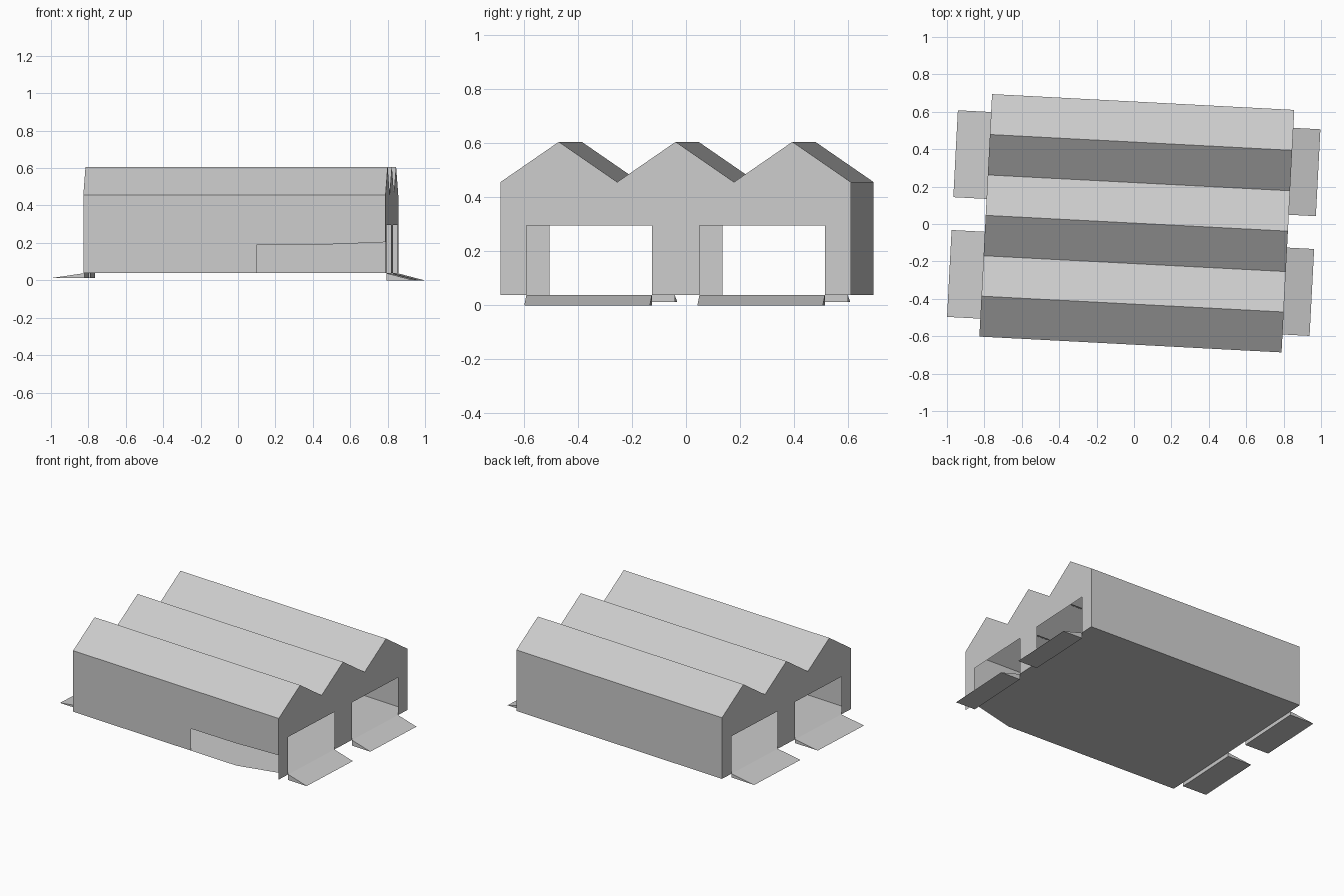
import bpy, bmesh, math
from mathutils import Matrix

cube = bpy.data.objects.get("Cube")
if cube:
    bpy.data.objects.remove(cube, do_unlink=True)

# Overall sizes of the hall, which is turned slightly about z
HL, HW = 0.809, 0.649
BASE, EAVE, RIDGE, DOOR_TOP = 0.038, 0.456, 0.605, 0.295
DOORS = [(-0.553, -0.088), (0.088, 0.553)]
PLACE = Matrix.Translation((0.015, 0.004, 0)) @ Matrix.Rotation(math.radians(-3), 4, "Z")

grey = bpy.data.materials.new("light_grey")
grey.use_nodes = True
grey.diffuse_color = (0.604, 0.604, 0.604, 1)
grey.node_tree.nodes["Principled BSDF"].inputs["Base Color"].default_value = grey.diffuse_color


def sheet(name, polygons):
    """Make an object from flat polygons in the hall's own frame."""
    bm = bmesh.new()
    for points in polygons:
        bm.faces.new([bm.verts.new(p) for p in points])
    bmesh.ops.remove_doubles(bm, verts=bm.verts, dist=0.0001)
    bmesh.ops.triangulate(bm, faces=[f for f in bm.faces if len(f.verts) > 4])
    bm.transform(PLACE)
    mesh = bpy.data.meshes.new(name)
    bm.to_mesh(mesh)
    bm.free()
    mesh.materials.append(grey)
    obj = bpy.data.objects.new(name, mesh)
    bpy.context.collection.objects.link(obj)
    return obj


# Saw-tooth roof line: three ridges and two valleys, front to back
roof_line = [(-HW + i * HW / 3, RIDGE if i % 2 else EAVE) for i in range(7)]

# Roof slopes, facing up
sheet("roof", [[(-HL, y0, z0), (HL, y0, z0), (HL, y1, z1), (-HL, y1, z1)]
               for (y0, z0), (y1, z1) in zip(roof_line, roof_line[1:])])

# Gable walls with two door openings each
outline = [(-HW, BASE)]
for a, b in DOORS:
    outline += [(a, BASE), (a, DOOR_TOP), (b, DOOR_TOP), (b, BASE)]
outline += [(HW, BASE)] + roof_line[::-1]
sheet("left_gable_wall", [[(HL, y, z) for y, z in outline]])
sheet("right_gable_wall", [[(-HL, y, z) for y, z in outline[::-1]]])

# Back wall, and front wall with a low opening at one end
sheet("back_wall", [[(HL, HW, BASE), (-HL, HW, BASE), (-HL, HW, EAVE), (HL, HW, EAVE)]])
front = [(-HL, BASE), (0.117, BASE), (0.117, 0.188), (0.46, 0.19),
         (HL, 0.204), (HL, EAVE), (-HL, EAVE)]
sheet("front_wall", [[(x, -HW, z) for x, z in front]])

# Floor with one corner cut off
floor = [(-HL, -HW), (0.475, -HW), (HL, DOORS[0][0]), (HL, HW), (-HL, HW)]
sheet("floor", [[(x, y, BASE) for x, y in floor]])


def ramp(name, side, a, b, length, low):
    """Closed wedge leading up to a door."""
    inner, outer = side * HL, side * (HL + length)
    t0, t1 = (inner, a, BASE), (inner, b, BASE)
    d0, d1 = (inner, a, low), (inner, b, low)
    o0, o1 = (outer, a, low), (outer, b, low)
    polygons = [[t0, o0, o1, t1], [d0, d1, o1, o0], [t0, t1, d1, d0],
                [t0, d0, o0], [t1, o1, d1]]
    if side < 0:
        polygons = [p[::-1] for p in polygons]
    sheet(name, polygons)


# Door ramps on both ends
for label, (a, b) in zip(("front", "back"), DOORS):
    ramp(f"left_{label}_ramp", 1, a, b, 0.145, 0.0)
    ramp(f"right_{label}_ramp", -1, a, b, 0.178, 0.012)
